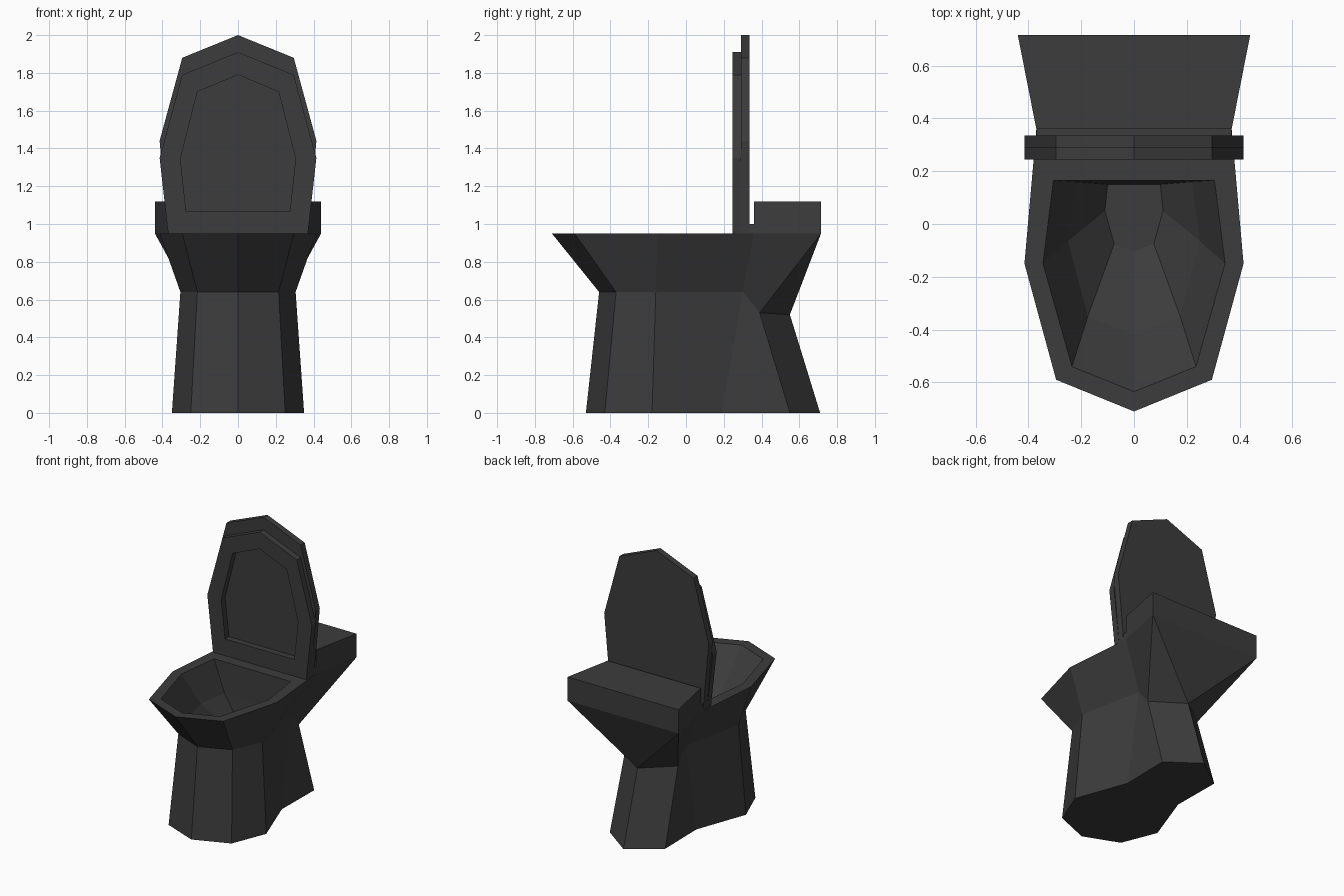
import bpy
import bmesh

cube = bpy.data.objects.get("Cube")
if cube:
    bpy.data.objects.remove(cube)

ceramic = bpy.data.materials.new("charcoal_ceramic")
ceramic.use_nodes = True
COLOUR = (0.045, 0.045, 0.045, 1)
ceramic.diffuse_color = COLOUR
ceramic.node_tree.nodes["Principled BSDF"].inputs["Base Color"].default_value = COLOUR


def finish(bm, name):
    bmesh.ops.recalc_face_normals(bm, faces=bm.faces)
    mesh = bpy.data.meshes.new(name)
    bm.to_mesh(mesh)
    bm.free()
    mesh.materials.append(ceramic)
    obj = bpy.data.objects.new(name, mesh)
    bpy.context.collection.objects.link(obj)
    return obj


def mirrored(half):
    """Close a half outline by mirroring it across x = 0."""
    return half + [(-p[0], *p[1:]) for p in reversed(half) if p[0] > 0]


def ring(bm, half):
    return [bm.verts.new(p) for p in mirrored(half)]


def bridge(bm, a, b, steps):
    """Join two rings with quads, walking both ways from the tip."""
    for i in range(steps):
        for s in (1, -1):
            j, k = s * i, s * (i + 1)
            bm.faces.new((a[j], a[k], b[k], b[j]))


def at_height(z, points):
    return [(x, y, z) for x, y in points]


# Pedestal and bowl: foot, waist, rim, then down the inside
bm = bmesh.new()
foot = ring(bm, at_height(0, [(0, -.53), (.25, -.43), (.35, -.18),
                              (.215, .19), (.22, .55), (0, .71)]))
waist = ring(bm, [(0, -.46, .64), (.215, -.37, .64), (.305, -.16, .64),
                  (.21, .30, .64), (.21, .39, .53), (0, .55, .52)])
rim = ring(bm, at_height(.95, [(0, -.71), (.295, -.59), (.415, -.15),
                               (.37, .36), (.44, .715)]))
lip = ring(bm, at_height(.95, [(0, -.635), (.235, -.54), (.345, -.15), (.305, .165)]))
basin = ring(bm, at_height(.73, [(0, -.42), (.175, -.35), (.25, -.065), (.22, .16)]))
drain = ring(bm, at_height(.55, [(0, -.105), (.075, -.075), (.11, .05), (.1, .15)]))

bm.faces.new(foot)
bridge(bm, foot, waist, 5)
bridge(bm, waist, rim, 4)
for s in (1, -1):
    bm.faces.new((waist[4 * s], waist[5], rim[4 * s]))
bm.faces.new((waist[5], rim[4], rim[-4]))
bm.faces.new((rim[3], rim[4], rim[-4], rim[-3]))
bridge(bm, rim, lip, 3)
bm.faces.new((rim[3], rim[-3], lip[-3], lip[3]))
for a, b in ((lip, basin), (basin, drain)):
    bridge(bm, a, b, 3)
    bm.faces.new((a[3], a[-3], b[-3], b[3]))
bm.faces.new(drain)
finish(bm, "bowl")


def prism(name, half, axis, low, high, hole=None):
    """Extrude a mirrored outline along y or z, with an optional hole."""
    bm = bmesh.new()

    def layer(outline, t):
        return ring(bm, [(u, t, v) if axis == "y" else (u, v, t) for u, v in outline])

    def walls(a, b):
        for i in range(len(a)):
            bm.faces.new((a[i - 1], a[i], b[i], b[i - 1]))

    outer = [layer(half, t) for t in (low, high)]
    walls(*outer)
    if hole:
        inner = [layer(hole, t) for t in (low, high)]
        walls(*inner)
        for o, i in zip(outer, inner):
            walls(o, i)
    else:
        for o in outer:
            bm.faces.new(o)
    return finish(bm, name)


# Tank and hinge bar
prism("tank", [(.37, .36), (.44, .715)], "z", .95, 1.12)
prism("hinge_bar", [(.37, .33), (.37, .36)], "z", .95, 1.0)

# Raised seat ring and lid
prism("seat", [(0, 1.91), (.295, 1.79), (.415, 1.35), (.37, .95)], "y", .245, .29,
      hole=[(0, 1.79), (.215, 1.70), (.305, 1.345), (.275, 1.07)])
prism("lid", [(0, 2.0), (.295, 1.88), (.415, 1.44), (.37, .95)], "y", .29, .335)
